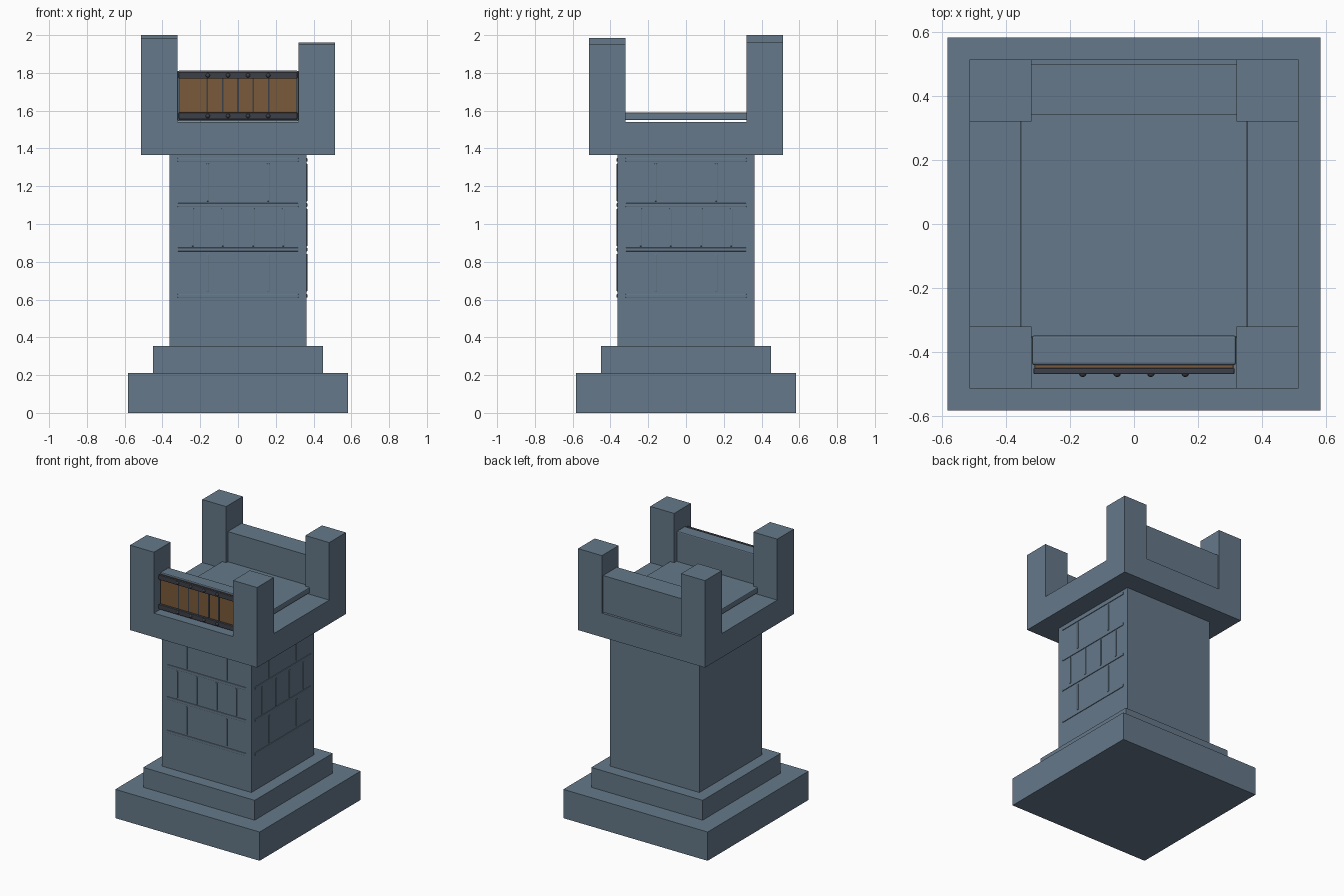
import bpy, math

if "Cube" in bpy.data.objects:
    bpy.data.objects.remove(bpy.data.objects["Cube"])


def material(name, rgb):
    m = bpy.data.materials.new(name)
    m.diffuse_color = (*rgb, 1)
    m.use_nodes = True
    m.node_tree.nodes["Principled BSDF"].inputs["Base Color"].default_value = m.diffuse_color
    return m


STONE = material("slate_stone", (0.130, 0.190, 0.253))
WOOD = material("brown_wood", (0.195, 0.102, 0.042))
IRON = material("dark_iron", (0.048, 0.051, 0.065))


def box(name, x, y, z, mat, bevel=0.0):
    """Box from (min, max) ranges along each axis."""
    bpy.ops.mesh.primitive_cube_add(size=1)
    ob = bpy.context.object
    ob.name = name
    ob.data.materials.append(mat)
    for v in ob.data.vertices:
        v.co = [r[0] if c < 0 else r[1] for c, r in zip(v.co, (x, y, z))]
    if bevel:
        mod = ob.modifiers.new("edge_bevel", 'BEVEL')
        mod.width = bevel
        mod.segments = 2
    return ob


def square(name, half, z, bevel=0.0):
    return box(name, (-half, half), (-half, half), z, STONE, bevel)


# Stacked tower body
square("base", 0.583, (0, 0.21))
square("plinth", 0.45, (0.21, 0.355))
square("shaft", 0.362, (0.355, 1.365))
square("battlement_block", 0.513, (1.365, 1.54))
square("deck", 0.355, (1.55, 1.59), 0.006)

# Corner posts of uneven height
posts = {(-1, -1): 1.985, (1, -1): 1.95, (-1, 1): 2.0, (1, 1): 1.96}
for (sx, sy), top in posts.items():
    box("corner_post", sorted((sx * 0.32, sx * 0.513)),
        sorted((sy * 0.32, sy * 0.513)), (1.54, top), STONE)

# Low walls between the posts, front and back
box("front_parapet", (-0.319, 0.319), (-0.44, -0.348), (1.543, 1.812), STONE, 0.007)
box("back_parapet", (-0.32, 0.32), (0.34, 0.5), (1.543, 1.81), STONE)

# Brick joints, on the front and right faces only
joints = [(0, 0.32, z, 0.01) for z in (0.62, 0.865, 1.1, 1.34)]
joints += [(x, 0.007, z, 0.1) for z in (0.742, 1.22) for x in (-0.16, 0.16)]
joints += [(x, 0.007, 0.982, 0.1) for x in (-0.24, -0.08, 0.08, 0.24)]
for turn in (0, math.pi / 2):
    for x, hx, z, hz in joints:
        strip = box("brick_joint", (x - hx, x + hx), (-0.367, -0.35),
                    (z - hz, z + hz), STONE, 0.003)
        strip.rotation_euler.z = turn

# Wooden panel with plank seams
box("wood_panel", (-0.31, 0.31), (-0.453, -0.438), (1.56, 1.80), WOOD, 0.003)
for i in range(-2, 3):
    x = i * 0.081
    box("plank_seam", (x - 0.004, x + 0.004), (-0.456, -0.45), (1.58, 1.78), IRON)

# Iron bands and rivets
for z in (1.572, 1.787):
    box("iron_band", (-0.314, 0.314), (-0.469, -0.45), (z - 0.018, z + 0.018), IRON, 0.004)
    for x in (-0.16, -0.053, 0.053, 0.16):
        bpy.ops.mesh.primitive_uv_sphere_add(segments=12, ring_count=8, radius=0.012,
                                             location=(x, -0.466, z))
        rivet = bpy.context.object
        rivet.name = "rivet"
        rivet.data.materials.append(IRON)
        bpy.ops.object.shade_smooth_by_angle()
